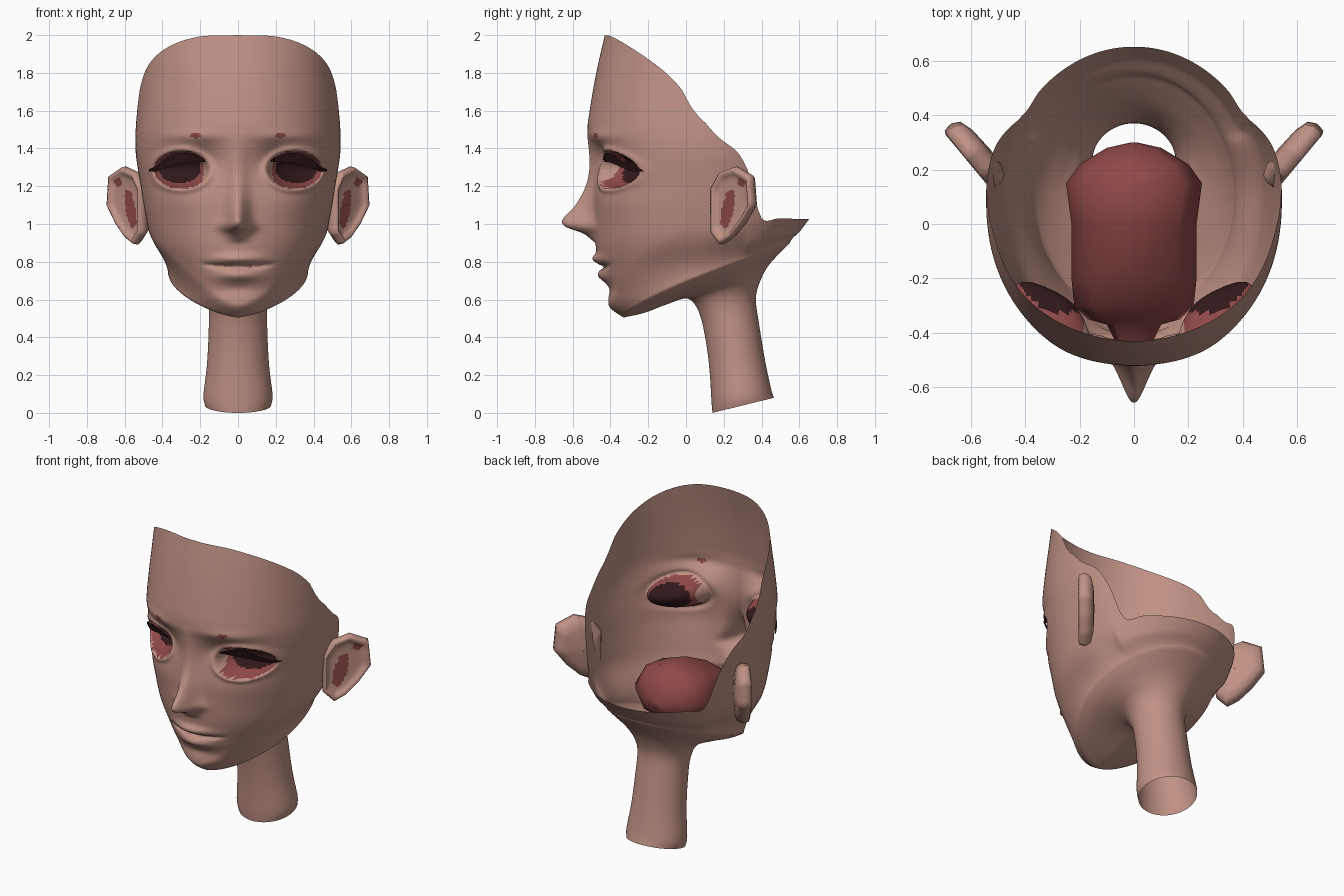
import bpy
import math
from math import sin, cos, pi, exp

cube = bpy.data.objects.get("Cube")
if cube:
    bpy.data.objects.remove(cube, do_unlink=True)


def material(name, rgb):
    mat = bpy.data.materials.new(name)
    mat.use_nodes = True
    mat.diffuse_color = (*rgb, 1)
    mat.node_tree.nodes["Principled BSDF"].inputs["Base Color"].default_value = (*rgb, 1)
    return mat


skin = material("skin", (.53, .285, .235))
red = material("inner red", (.28, .065, .065))
dark = material("dark brown", (.03, .009, .01))


def curve(keys, t):
    """Smooth value at t through (t, value) keys."""
    if t <= keys[0][0]:
        return keys[0][1]
    if t >= keys[-1][0]:
        return keys[-1][1]
    i = max(k for k in range(len(keys) - 1) if keys[k][0] <= t)

    def slope(k):
        a, b = keys[max(k - 1, 0)], keys[min(k + 1, len(keys) - 1)]
        return (b[1] - a[1]) / (b[0] - a[0])
    (t0, v0), (t1, v1) = keys[i], keys[i + 1]
    h = t1 - t0
    s = (t - t0) / h
    r = 1 - s
    return (v0 * (1 + 2 * s) * r * r + slope(i) * h * s * r * r
            + v1 * s * s * (3 - 2 * s) - slope(i + 1) * h * s * s * r)


def bump(v, centre, size):
    return exp(-((v - centre) / size) ** 2)


def loft(name, rows, mats, closed=True, rule=None, mirror=False):
    """Skin a grid of rows; rule picks a material from a face centre."""
    n = len(rows[0])
    verts = [p for row in rows for p in row]
    faces = []
    for r in range(len(rows) - 1):
        for c in range(n if closed else n - 1):
            d = (c + 1) % n
            faces.append((r * n + c, r * n + d, (r + 1) * n + d, (r + 1) * n + c))
    mesh = bpy.data.meshes.new(name)
    mesh.from_pydata(verts, [], faces)
    for m in mats:
        mesh.materials.append(m)
    for p in mesh.polygons:
        p.use_smooth = True
        if rule:
            p.material_index = rule(p.center)
    obj = bpy.data.objects.new(name, mesh)
    bpy.context.collection.objects.link(obj)
    if mirror:
        obj.modifiers.new("Mirror", 'MIRROR')
    return obj


# Head profiles by height: half width, face front, nape, nose height
WIDTH = [(.5, .3), (.6, .335), (.75, .385), (.9, .455), (1.05, .49), (1.2, .515),
         (1.4, .543), (1.6, .535), (1.8, .52), (2, .51)]
FRONT = [(.5, -.39), (.56, -.41), (.65, -.412), (.78, -.455), (.9, -.48), (1.1, -.49),
         (1.3, -.485), (1.5, -.52), (1.6, -.51), (1.8, -.475), (2, -.43)]
NAPE = [(.6, .37), (.7, .41), (.85, .52), (1.03, .655)]
NOSE = [(.9, 0), (.95, .06), (.985, .15), (1.02, .167), (1.1, .095), (1.2, .045),
        (1.35, .02), (1.5, 0)]
# Open rim: angle from the front in degrees, height
RIM = [(0, 2), (25, 1.99), (48, 1.93), (68, 1.83), (80, 1.72), (85, 1.62), (90, 1.54),
       (98, 1.455), (109, 1.37), (116, 1.24), (122, 1.04), (135, 1.03), (180, 1.025)]
# Neck and under-jaw rings: front y, front z, back y, back z, half width
RINGS = [(.14, 0, .465, .08, .175), (.135, .06, .45, .13, .183), (.125, .22, .42, .27, .165),
         (.105, .38, .39, .45, .156), (.07, .53, .37, .6, .156), (.01, .605, .39, .69, .19),
         (-.1, .575, .43, .77, .26), (-.22, .53, .49, .84, .325), (-.33, .505, .55, .9, .37)]
MID = .1


def ring_point(t, a):
    yf, zf, yb, zb, w = [curve([(i, r[k]) for i, r in enumerate(RINGS)], t) for k in range(5)]
    lift = ((1 - cos(a)) / 2) ** (1 - .28 * t / (len(RINGS) - 1))
    return (w * sin(a), (yf + yb) / 2 - cos(a) * (yb - yf) / 2, zf + (zb - zf) * lift)


def section(a, z):
    c = cos(a)
    if c > 0:
        y = MID + (curve(FRONT, z) - MID) * c ** .87
    else:
        y = MID - c * (curve(NAPE, z) - MID)
    return curve(WIDTH, z) * sin(a), y


def eye_radius(x, z, a=.145, b=.1):
    return math.hypot((abs(x) - .3) / a, (z - 1.287) / b)


def features(x, z):
    """Forward or backward push of the face front."""
    ax = abs(x)
    y = -curve(NOSE, z) * bump(x, 0, .052 + .014 * bump(z, .985, .04))
    y += .045 * bump(ax, .19, .09) * bump(z, 1.34, .08)
    y -= .016 * bump(ax, .25, .16) * bump(z, 1.465, .035)
    y -= .015 * bump(ax, .3, .14) * bump(z, 1.13, .1)
    # lips, mouth line and the hollow below them
    y -= .032 * bump(x, 0, .12) * bump(z, .815, .026)
    y -= .03 * bump(x, 0, .11) * bump(z, .725, .03)
    y += .026 * exp(-(x / .17) ** 6) * bump(z, .772 + .4 * x * x, .011)
    y += .008 * bump(x, 0, .1) * bump(z, .655, .025)
    # eye pits with a raised lid around them
    r = eye_radius(x, z)
    y -= .015 * bump(r, 1.08, .15)
    if r < 1:
        y += .145 * (1 - r * r) ** .7
    return y


# Head, neck and nape as one open shell
COLS, ROWS, STEPS = 220, 150, 4
angles = []
for k in range(COLS):
    u = 2 * pi * k / COLS - pi
    angles.append(u - .5 * sin(u))
last = len(RINGS) - 1
rows = [[ring_point(s / STEPS, a) for a in angles] for s in range(last * STEPS + 1)]
jaw = rows[-1]
for r in range(1, ROWS + 1):
    t = r / ROWS
    row = []
    for a, (jx, jy, jz) in zip(angles, jaw):
        z = jz + (curve(RIM, math.degrees(abs(a))) - jz) * t
        x, y = section(a, z)
        # the jaw rounds quickly at the chin and slowly towards the nape
        s = min(t / (.05 + .5 * (1 - cos(a)) / 2), 1)
        s = 1 - (1 - s) ** 2
        x, y = jx + (x - jx) * s, jy + (y - jy) * s
        if cos(a) > 0:
            y += features(x, z) * s
        row.append((x, y, z))
    rows.append(row)


def head_colour(c):
    if c.y > 0:
        return 0
    if math.hypot((abs(c.x) - .225) / .026, (c.z - 1.47) / .014) < 1:
        return 1
    if eye_radius(c.x - math.copysign(.008, c.x), c.z - .004, .112, .074) < 1:
        return 2
    return 1 if eye_radius(c.x, c.z) < 1 and abs(c.x) > .185 else 0


loft("head_and_neck", rows, [skin, red, dark], rule=head_colour)

# Upper eyelashes
upper, lower = [], []
for k in range(17):
    s = k / 16
    x = .175 + .295 * s
    z = 1.34 + .04 * sin(pi * min(s * 1.15, 1)) - .05 * s ** 3
    for row, drop, out in ((lower, .012 + .045 * sin(pi * s), -.004), (upper, 0, .008)):
        zz = z - drop
        a = math.asin(min(x / curve(WIDTH, zz), 1))
        row.append((x, section(a, zz)[1] - out - .03 * s + .03 * (1 - s), zz))
loft("eyelash", [lower, upper], [dark], closed=False, mirror=True)

# Ears: slanted leaf with a raised rim and a hollow
EAR = [(0, 1.19), (0, 1.07), (0, .95), (.06, .89), (.13, .925), (.21, 1.0),
       (.285, 1.1), (.27, 1.255), (.16, 1.305), (.06, 1.275)]
CUTS = 5
EAR_U, EAR_V = .12, 1.1


def ear_ring(scale, depth):
    ring = []
    for i, (u0, v0) in enumerate(EAR):
        u1, v1 = EAR[(i + 1) % len(EAR)]
        for k in range(CUTS):
            u = EAR_U + (u0 + (u1 - u0) * k / CUTS - EAR_U) * scale
            v = EAR_V + (v0 + (v1 - v0) * k / CUTS - EAR_V) * scale
            ring.append((.49 + .64 * u + .77 * depth, .15 + .77 * u - .64 * depth, v))
    return ring


def ear_colour(c):
    u = .64 * (c.x - .49) + .77 * (c.y - .15)
    hollow = math.hypot((u - .105 - .25 * (c.z - 1.08)) / .042, (c.z - 1.08) / .105) < 1
    spot = math.hypot((u - .205) / .025, (c.z - 1.225) / .022) < 1
    return 1 if hollow or spot else 0


ear_rows = [ear_ring(s, d) for s, d in ((.01, -.05), (.6, -.045), (.9, -.03), (1, 0), (.97, .035),
                                        (.88, .042), (.8, .025), (.7, .018), (.6, .016), (.5, .015),
                                        (.4, .015), (.3, .015), (.2, .015), (.1, .015), (.01, .015))]
ear = loft("ear", ear_rows, [skin, red], mirror=True)
for p in ear.data.polygons:
    if p.index >= 6 * len(ear_rows[0]):
        p.material_index = ear_colour(p.center)

# Mouth bag: y, half width, bottom, top
BAG = [(-.43, .07, .765, .785), (-.37, .1, .75, .83), (-.35, .17, .745, .86), (-.3, .22, .735, .92),
       (-.2, .23, .72, 1), (0, .23, .72, 1.1), (.15, .25, .74, 1.11), (.22, .2, .77, 1.07),
       (.28, .1, .83, .99), (.3, .01, .89, .91)]
SIDES = 8
bag_rows = []
for y, w, low, high in BAG:
    ring = []
    for k in range(SIDES):
        a = -2 * pi * k / SIDES
        ring.append((w * cos(a), y, (low + high) / 2 + (high - low) / 2 * sin(a)))
    bag_rows.append(ring)
loft("mouth_bag", bag_rows, [red])
